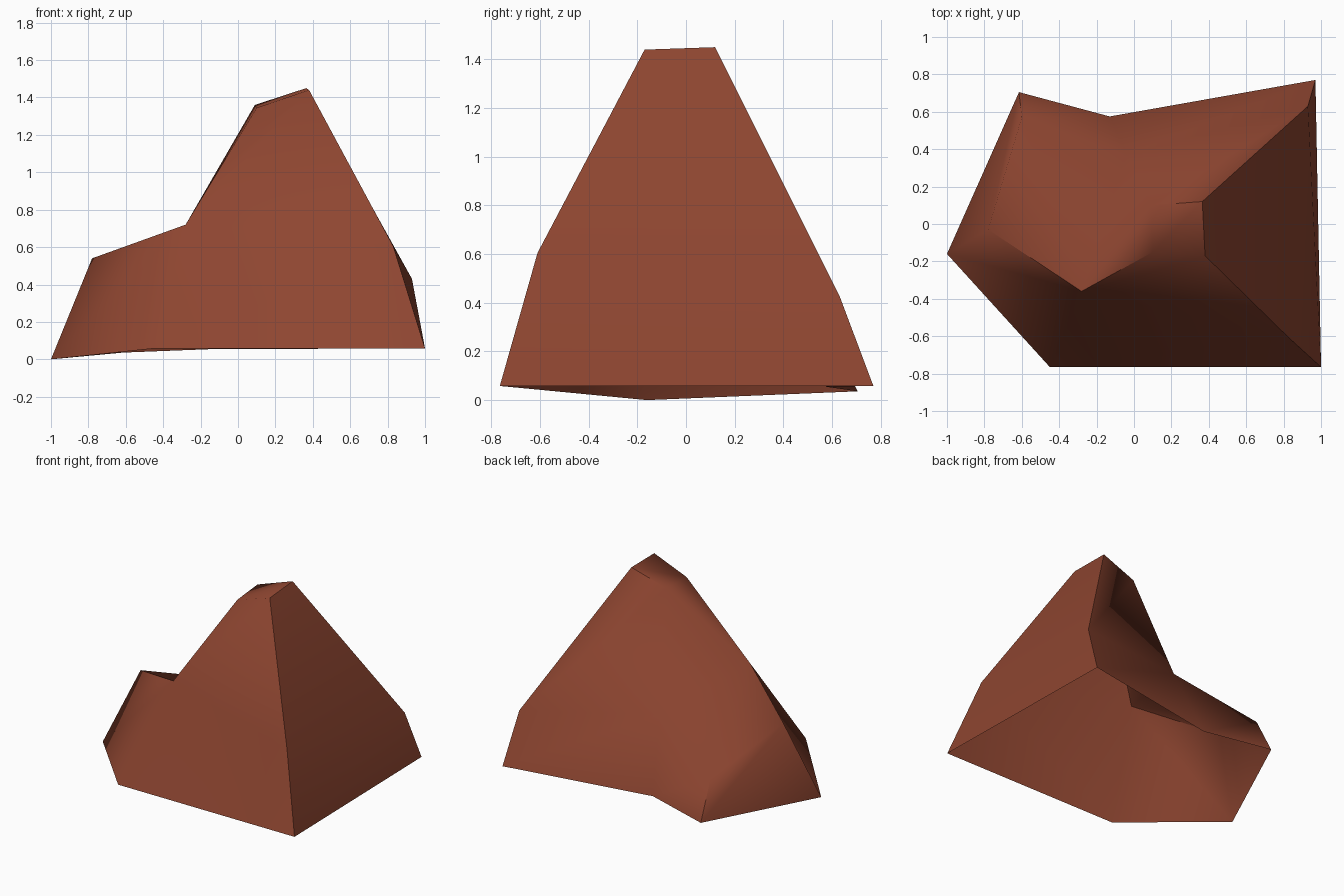
import bpy
import bmesh

if "Cube" in bpy.data.objects:
    bpy.data.objects.remove(bpy.data.objects["Cube"])

# Rock colour
mat = bpy.data.materials.new("rust brown")
mat.diffuse_color = (0.27, 0.06, 0.03, 1)
mat.use_nodes = True
mat.node_tree.nodes["Principled BSDF"].inputs["Base Color"].default_value = mat.diffuse_color

# Ground outline and shoulder outline, counter-clockwise from the left tip
ground = [(-1, -.16, 0), (-.45, -.765, .058), (1, -.765, .058),
          (.97, .77, .058), (-.13, .575, .055), (-.615, .705, .036)]
shoulder = [(-.78, -.03, .54), (-.28, -.36, .72), (.83, -.61, .605),
            (.93, .63, .43), (-.04, .37, .56), (-.6, .57, .305)]
# Peak outline: front left, front right, back right, back left
peak = [(.10, -.15, 1.345), (.38, -.17, 1.44), (.365, .12, 1.45), (.09, .10, 1.36)]

bm = bmesh.new()
lo, mid, top = ([bm.verts.new(p) for p in ring] for ring in (ground, shoulder, peak))

# Lower walls (underside stays open)
for i in range(6):
    j = (i + 1) % 6
    bm.faces.new((lo[i], lo[j], mid[j], mid[i]))

# Upper walls rise from the shoulder to the peak
for i in range(3):
    bm.faces.new((mid[i + 1], mid[i + 2], top[i + 1], top[i]))
bm.faces.new((mid[1], top[0], top[3]))
bm.faces.new((mid[1], top[3], mid[4]))

# Peak cap and the low ledge on the left
bm.faces.new(top)
bm.faces.new((mid[0], mid[1], mid[5]))
bm.faces.new((mid[1], mid[4], mid[5]))

# Soft shading with hard edges round the right-hand face and the ledge
for face in bm.faces:
    face.smooth = True
hard = [(lo[2], mid[2]), (mid[2], top[1]), (top[1], top[2]), (top[2], mid[3]),
        (mid[3], lo[3]), (mid[0], mid[1]), (mid[1], top[0]), (top[2], top[3]),
        (lo[5], mid[5])]
for pair in hard:
    bm.edges.get(pair).smooth = False

mesh = bpy.data.meshes.new("rock")
bm.to_mesh(mesh)
bm.free()
mesh.materials.append(mat)
rock = bpy.data.objects.new("rock", mesh)
bpy.context.collection.objects.link(rock)
